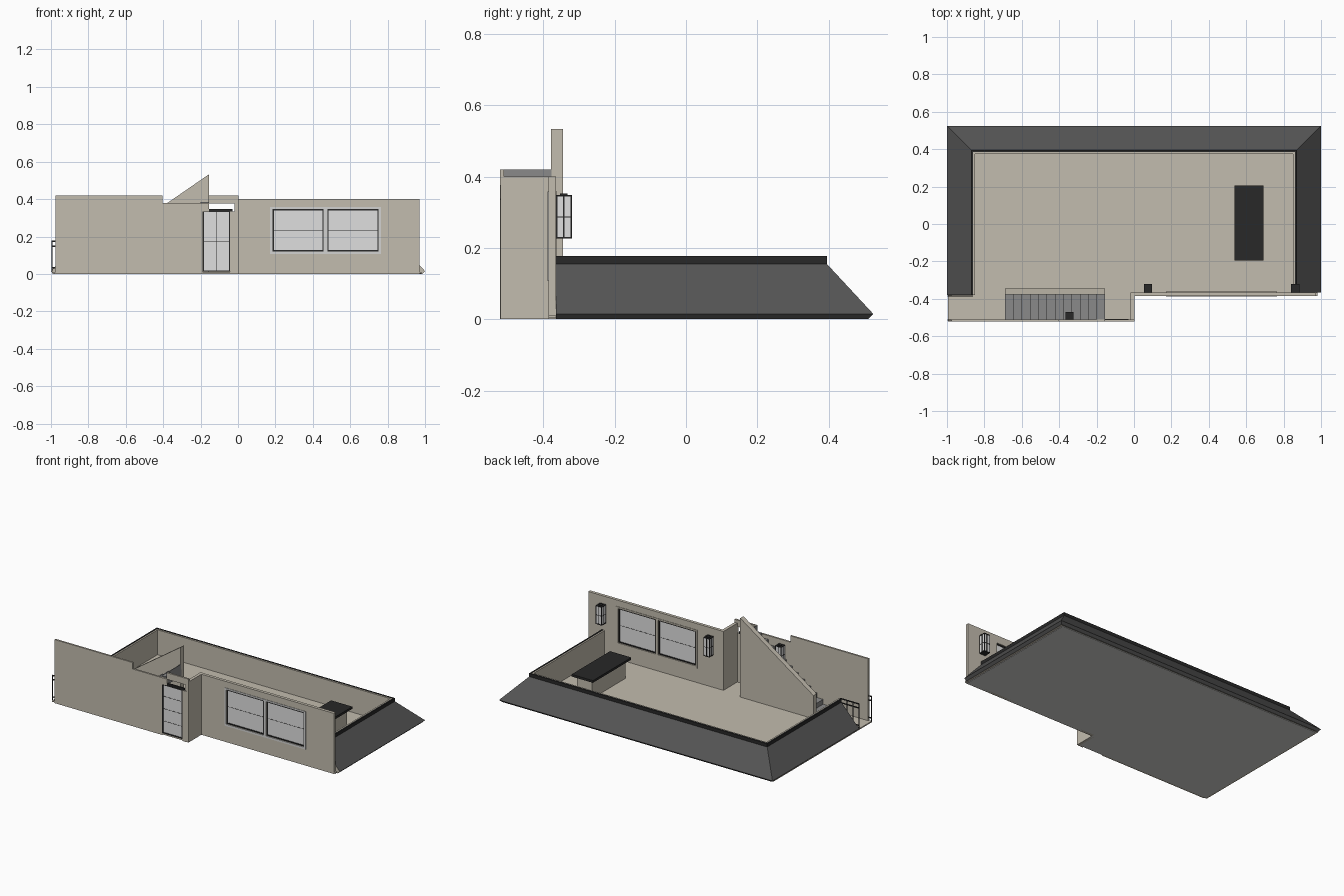
import bpy, bmesh

if "Cube" in bpy.data.objects:
    bpy.data.objects.remove(bpy.data.objects["Cube"])


def material(name, r, g, b):
    m = bpy.data.materials.new(name)
    m.diffuse_color = (r, g, b, 1)
    m.use_nodes = True
    m.node_tree.nodes["Principled BSDF"].inputs["Base Color"].default_value = m.diffuse_color
    return m


BEIGE = material("beige plaster", 0.545, 0.505, 0.425)
SLATE = material("dark slate", 0.09, 0.09, 0.09)
BLACK = material("near black metal", 0.021, 0.021, 0.021)
GREY = material("mid grey", 0.255, 0.255, 0.255)
GLASS = material("pale glass", 0.74, 0.74, 0.74)
PALE = material("pale grey", 0.65, 0.65, 0.64)


def finish(name, bm, *mats):
    bmesh.ops.recalc_face_normals(bm, faces=bm.faces)
    me = bpy.data.meshes.new(name)
    bm.to_mesh(me)
    bm.free()
    for m in mats:
        me.materials.append(m)
    ob = bpy.data.objects.new(name, me)
    bpy.context.collection.objects.link(ob)
    return ob


def boxes(name, mat, *items):
    """One object from boxes given as (x0, x1, y0, y1, z0, z1)."""
    bm = bmesh.new()
    for x0, x1, y0, y1, z0, z1 in items:
        for v in bmesh.ops.create_cube(bm, size=1)["verts"]:
            v.co = (x0 if v.co.x < 0 else x1,
                    y0 if v.co.y < 0 else y1,
                    z0 if v.co.z < 0 else z1)
    return finish(name, bm, mat)


def prism(name, mat, pts, a, b, axis):
    """Extrude a polygon: axis 'y' takes (x, z) points, axis 'z' takes (x, y)."""
    bm = bmesh.new()
    def put(p, h):
        return bm.verts.new((p[0], h, p[1]) if axis == 'y' else (p[0], p[1], h))
    lo, hi = [put(p, a) for p in pts], [put(p, b) for p in pts]
    bm.faces.new(lo)
    bm.faces.new(hi)
    for i in range(len(pts)):
        j = (i + 1) % len(pts)
        bm.faces.new((lo[i], lo[j], hi[j], hi[i]))
    return finish(name, bm, mat)


def u_sweep(name, profile, *mats):
    """Mitred U around left, back and right; profile = (inset from edge, z)."""
    bm = bmesh.new()
    rings = []
    for corner in range(4):
        ring = []
        for d, z in profile:
            x = -1 + d if corner < 2 else 1 - d
            y = (-0.38, 0.525 - d, 0.525 - d, -0.365)[corner]
            ring.append(bm.verts.new((x, y, z)))
        rings.append(ring)
    n = len(profile)
    for a, b in zip(rings, rings[1:]):
        for i in range(n):
            j = (i + 1) % n
            bm.faces.new((a[i], a[j], b[j], b[i]))
    bm.faces.new(rings[0])
    bm.faces.new(rings[-1])
    return finish(name, bm, *mats)


# Floor slab and pale underside
outline = [(-0.995, -0.52), (0, -0.52), (0, -0.385), (0.98, -0.385), (0.98, 0.505), (-0.995, 0.505)]
prism("floor", BEIGE, outline, 0.003, 0.011, 'z')
prism("underside", PALE, [(x * 0.985, y * 0.985) for x, y in outline], 0.0, 0.003, 'z')

# Sloped bank with plaster ends, low inner wall and dark coping
bank = u_sweep("sloped_bank", [(0.015, 0), (0, 0.015), (0.13, 0.155), (0.13, 0.004), (0.03, 0.004)],
               SLATE, BEIGE)
for p in bank.data.polygons:
    if p.normal.y < -0.9 or p.normal.z < -0.9:
        p.material_index = 1
u_sweep("low_inner_wall", [(0.139, 0.005), (0.139, 0.175), (0.15, 0.175), (0.15, 0.005)], BEIGE)
u_sweep("coping", [(0.13, 0.153), (0.13, 0.177), (0.1395, 0.177), (0.1395, 0.153)], BLACK)

# Main front wall with window openings
W = (-0.385, -0.365)
PANES = [(0.185, 0.458), (0.478, 0.752)]
boxes("main_front_wall", BEIGE,
      (0, 0.185, *W, 0, 0.4), (0.752, 0.97, *W, 0, 0.4), (0.458, 0.478, *W, 0.12, 0.347),
      (0.185, 0.752, *W, 0, 0.12), (0.185, 0.752, *W, 0.347, 0.4))
boxes("return_wall", BEIGE, (-0.018, 0.002, -0.52, -0.365, 0, 0.4))

# Entrance wall with stepped top, door opening and header
prism("entrance_wall", BEIGE,
      [(-0.975, 0), (-0.19, 0), (-0.19, 0.335), (-0.155, 0.335), (-0.155, 0.378),
       (-0.405, 0.378), (-0.405, 0.42), (-0.975, 0.42)], -0.522, -0.51, 'y')
boxes("door_jamb_wall", BEIGE, (-0.042, -0.012, -0.522, -0.51, 0, 0.335))
boxes("door_header", BEIGE, (-0.155, 0.002, -0.522, -0.51, 0.377, 0.42))


def glazing(name, x0, x1, z0, z1, y, columns, rows, t=0.007):
    """Glass plate with a dark frame and thin glazing bars."""
    boxes(name + "_glass", GLASS, (x0, x1, y - 0.002, y + 0.002, z0, z1))
    ya, yb = y - 0.006, y + 0.006
    bars = [(x0, x0 + t, ya, yb, z0, z1), (x1 - t, x1, ya, yb, z0, z1),
            (x0, x1, ya, yb, z0, z0 + t), (x0, x1, ya, yb, z1 - t, z1)]
    for i in range(1, columns):
        x = x0 + (x1 - x0) * i / columns
        bars.append((x - 0.001, x + 0.001, y - 0.003, y + 0.003, z0, z1))
    for i in range(1, rows):
        z = z0 + (z1 - z0) * i / rows
        bars.append((x0, x1, y - 0.003, y + 0.003, z - 0.001, z + 0.001))
    boxes(name + "_frame", BLACK, *bars)


# Windows, window surround and door
for i, (a, b) in enumerate(PANES):
    glazing(f"window_{i + 1}", a, b, 0.12, 0.347, -0.375, 1, 2)
for side, ya, yb in (("outer", -0.388, -0.385), ("inner", -0.365, -0.362)):
    boxes(side + "_window_surround", PALE if side == "outer" else BEIGE,
          (0.172, 0.765, ya, yb, 0.107, 0.12), (0.172, 0.765, ya, yb, 0.347, 0.358),
          (0.172, 0.185, ya, yb, 0.12, 0.347), (0.752, 0.765, ya, yb, 0.12, 0.347),
          (0.458, 0.478, ya, yb, 0.12, 0.347))
glazing("door", -0.19, -0.042, 0.012, 0.338, -0.516, 2, 4)
boxes("door_head", BLACK, (-0.155, -0.03, -0.52, -0.508, 0.333, 0.348))

# Staircase: saw-tooth profile with sloping underside, and a last riser
steps, sx, ex = 12, -0.69, -0.155
run, rise = (ex - sx) / steps, 0.385 / steps
saw = [(sx, 0.01)]
for i in range(steps):
    saw += [(sx + i * run, (i + 1) * rise), (sx + (i + 1) * run, (i + 1) * rise)]
saw += [(ex, 0.34), (sx + run, 0.01)]
prism("stairs", GREY, saw, -0.51, -0.37, 'y')
boxes("last_riser", GREY, (-0.158, -0.154, -0.521, -0.377, 0.375, 0.42))
prism("stair_side_wall", BEIGE, [(sx, 0.005), (ex, 0.005), (ex, 0.533), (sx, 0.164)],
      -0.378, -0.345, 'y')

# Wall lanterns
for i, (x, y) in enumerate([(0.075, -0.365), (0.862, -0.365), (-0.345, -0.515)]):
    a, b, c, d = x - 0.022, x + 0.022, y, y + 0.045
    z0, z1, t = 0.228, 0.347, 0.004
    boxes(f"lantern_{i + 1}_glass", GLASS, (a + 0.002, b - 0.002, c + 0.002, d - 0.002, z0, z1))
    cage = [(a, b, c, d, z0 - 0.002, z0 + 0.003), (a, b, c, d, z1 - 0.003, z1 + 0.002),
            (x - 0.01, x + 0.01, c + 0.012, d - 0.012, z1, z1 + 0.006),
            (a + 0.001, b - 0.001, c + 0.001, d - 0.001, 0.285, 0.288)]
    for px in (a, b - t):
        for py in (c, (c + d) / 2 - t / 2, d - t):
            cage.append((px, px + t, py, py + t, z0, z1))
    cage.append((x - t / 2, x + t / 2, d - t, d, z0, z1))
    boxes(f"lantern_{i + 1}_cage", BLACK, *cage)

# Kitchen island
boxes("island_body", BEIGE, (0.56, 0.67, -0.17, 0.18, 0.01, 0.13))
boxes("island_top", BLACK, (0.537, 0.692, -0.195, 0.205, 0.13, 0.145))


# Dark railings at the left end
def railing(name, x0, x1, y, posts):
    bars = [(x0, x1, y - 0.003, y + 0.003, z, z + 0.006) for z in (0.03, 0.145, 0.172)]
    for i in range(posts):
        x = x0 + (x1 - x0 - 0.005) * i / (posts - 1)
        bars.append((x, x + 0.005, y - 0.003, y + 0.003, 0.012, 0.178))
    boxes(name, BLACK, *bars)


railing("bank_end_railing", -0.998, -0.86, -0.385, 4)
railing("front_end_railing", -0.998, -0.965, -0.514, 2)
